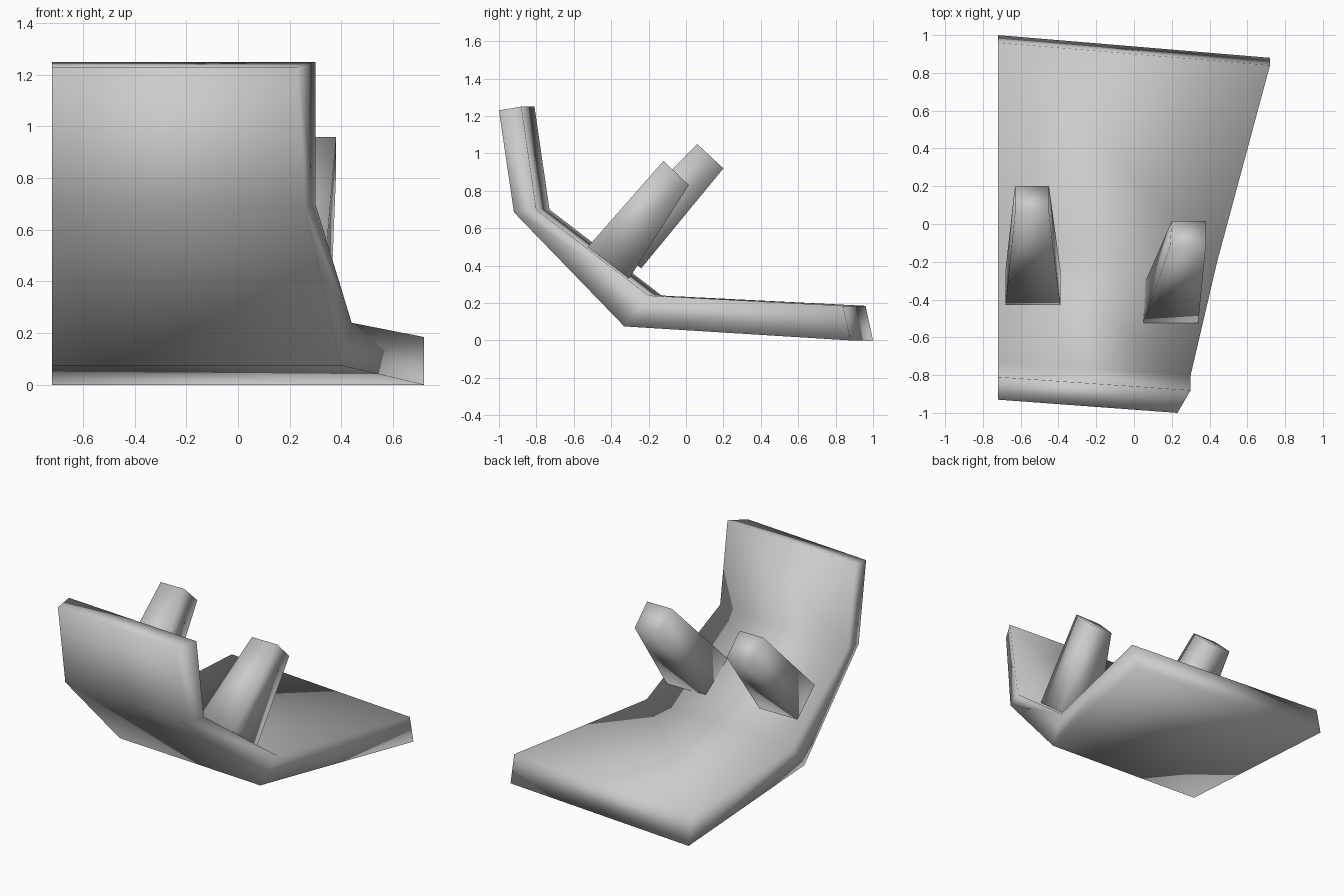
import bpy, bmesh

if "Cube" in bpy.data.objects:
    bpy.data.objects.remove(bpy.data.objects["Cube"])

# One light grey for everything
grey = bpy.data.materials.new("light_grey")
grey.diffuse_color = (0.6, 0.6, 0.6, 1)
grey.use_nodes = True
grey.node_tree.nodes["Principled BSDF"].inputs["Base Color"].default_value = grey.diffuse_color


def loft(name, rings):
    """Join four-cornered sections into a closed, smooth-shaded bar."""
    bm = bmesh.new()
    rows = [[bm.verts.new(p) for p in ring] for ring in rings]
    for a, b in zip(rows, rows[1:]):
        for i in range(4):
            j = (i + 1) % 4
            bm.faces.new((a[i], a[j], b[j], b[i]))
    bm.faces.new(rows[0])
    bm.faces.new(rows[-1])
    bmesh.ops.recalc_face_normals(bm, faces=bm.faces)
    for f in bm.faces:
        f.smooth = True
    mesh = bpy.data.meshes.new(name)
    bm.to_mesh(mesh)
    bm.free()
    mesh.materials.append(grey)
    obj = bpy.data.objects.new(name, mesh)
    bpy.context.collection.objects.link(obj)
    return obj


# Bent slab: stations as (right x, right y, left y, z), outer skin and inner skin
LEFT = -0.72
outer = [(0.23, -1.00, -0.93, 1.23), (0.26, -0.92, -0.85, 0.685),
         (0.40, -0.33, -0.26, 0.075), (0.72, 0.88, 1.00, 0.0)]
inner = [(0.30, -0.88, -0.81, 1.25), (0.30, -0.80, -0.73, 0.70),
         (0.44, -0.20, -0.13, 0.24), (0.72, 0.84, 0.96, 0.185)]
loft("bent_slab", [
    [(LEFT, o[2], o[3]), (o[0], o[1], o[3]), (i[0], i[1], i[3]), (LEFT, i[2], i[3])]
    for o, i in zip(outer, inner)])


def section(x0, x1, x2, x3, upper, lower):
    """Square end: x0-x1 on the upper edge, x2-x3 on the lower edge, (y, z) each."""
    return [(x0, *upper), (x1, *upper), (x3, *lower), (x2, *lower)]


# Two tapered pegs leaning out of the slab
loft("left_peg", [
    section(-0.68, -0.39, -0.68, -0.39, (-0.43, 0.55), (-0.24, 0.385)),
    section(-0.63, -0.45, -0.63, -0.45, (0.06, 1.05), (0.20, 0.92))])
loft("right_peg", [
    section(0.05, 0.34, 0.06, 0.36, (-0.525, 0.50), (-0.305, 0.33)),
    section(0.19, 0.38, 0.20, 0.38, (-0.12, 0.96), (0.015, 0.83))])
